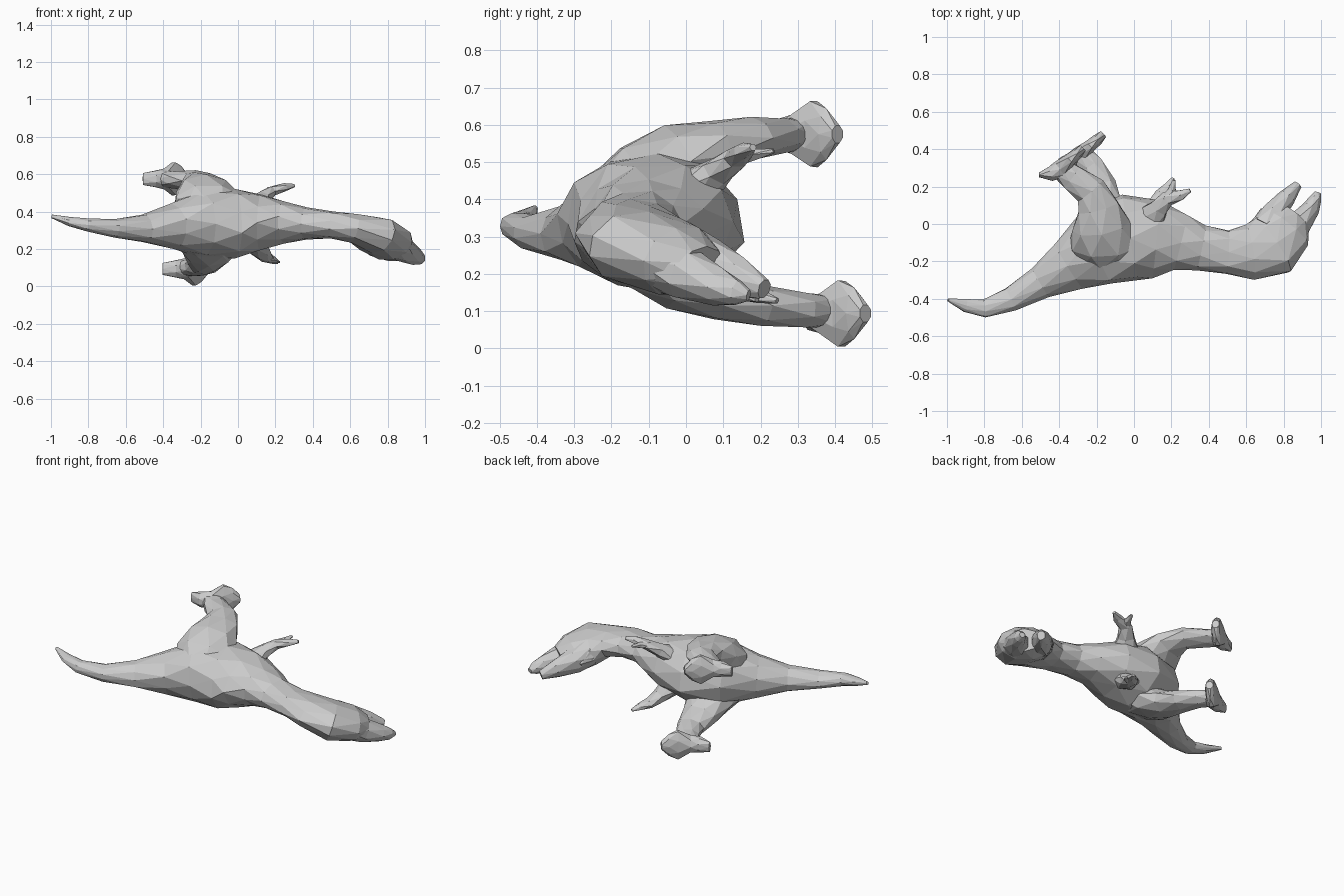
import bpy, bmesh, math, random
from mathutils import Vector

random.seed(4)
Z = Vector((0, 0, 1))


def loft(name, stations, sides, jitter=0.06):
    """Faceted tube; station = (x, y, z, depth radius, sideways radius)."""
    pts = [Vector(s[:3]) for s in stations]
    bm = bmesh.new()
    rings = []
    for i, s in enumerate(stations):
        t = (pts[min(i + 1, len(pts) - 1)] - pts[max(i - 1, 0)]).normalized()
        side = (Z - t * t.z).normalized()
        depth = side.cross(t)
        ring = []
        for k in range(sides):
            a = 2 * math.pi * (k + 0.5 * (i % 2)) / sides
            r = 1 + random.uniform(-jitter, jitter)
            ring.append(bm.verts.new(pts[i] + depth * (s[3] * r * math.cos(a))
                                     + side * (s[4] * r * math.sin(a))))
        rings.append(ring)
    # staggered rings joined by triangles
    for i in range(len(rings) - 1):
        a, b = rings[i], rings[i + 1]
        for k in range(sides):
            n = (k + 1) % sides
            if i % 2 == 0:
                bm.faces.new((a[k], a[n], b[k]))
                bm.faces.new((a[n], b[n], b[k]))
            else:
                bm.faces.new((a[k], b[n], b[k]))
                bm.faces.new((a[k], a[n], b[n]))
    bm.faces.new(rings[0])
    bm.faces.new(rings[-1])
    bmesh.ops.recalc_face_normals(bm, faces=bm.faces)
    mesh = bpy.data.meshes.new(name)
    bm.to_mesh(mesh)
    bm.free()
    ob = bpy.data.objects.new(name, mesh)
    bpy.context.collection.objects.link(ob)
    return ob


# Tail, torso, neck and skull
loft("body", [
    (-0.995, -0.405, 0.375, 0.008, 0.01),
    (-0.90, -0.435, 0.348, 0.036, 0.025),
    (-0.80, -0.452, 0.328, 0.050, 0.036),
    (-0.66, -0.405, 0.310, 0.066, 0.048),
    (-0.50, -0.315, 0.308, 0.090, 0.078),
    (-0.35, -0.220, 0.320, 0.145, 0.125),
    (-0.20, -0.130, 0.335, 0.215, 0.180),
    (-0.02, -0.075, 0.345, 0.235, 0.185),
    (0.12, -0.070, 0.340, 0.210, 0.150),
    (0.25, -0.100, 0.340, 0.160, 0.115),
    (0.36, -0.130, 0.335, 0.127, 0.087),
    (0.50, -0.150, 0.330, 0.122, 0.074),
    (0.62, -0.145, 0.310, 0.148, 0.083),
    (0.74, -0.115, 0.275, 0.185, 0.100),
    (0.81, -0.020, 0.235, 0.160, 0.095),
    (0.86, 0.040, 0.210, 0.095, 0.065),
], 10)

# Open jaws
loft("upper_jaw", [
    (0.82, -0.08, 0.240, 0.095, 0.080),
    (0.885, 0.000, 0.200, 0.070, 0.070),
    (0.945, 0.085, 0.165, 0.048, 0.050),
    (0.972, 0.135, 0.150, 0.034, 0.035),
    (0.982, 0.168, 0.143, 0.018, 0.016),
], 8)
loft("lower_jaw", [
    (0.69, -0.020, 0.265, 0.075, 0.080),
    (0.745, 0.055, 0.230, 0.068, 0.072),
    (0.815, 0.140, 0.190, 0.050, 0.055),
    (0.875, 0.210, 0.160, 0.024, 0.028),
], 8)

# Legs, spread to both sides of the body
loft("left_leg", [
    (-0.17, -0.19, 0.39, 0.14, 0.10),
    (-0.16, -0.11, 0.44, 0.19, 0.125),
    (-0.18, -0.01, 0.505, 0.155, 0.10),
    (-0.195, 0.090, 0.545, 0.115, 0.070),
    (-0.23, 0.180, 0.565, 0.088, 0.056),
    (-0.33, 0.250, 0.570, 0.072, 0.050),
    (-0.39, 0.295, 0.575, 0.060, 0.045),
], 8)
loft("right_leg", [
    (-0.16, -0.19, 0.28, 0.14, 0.09),
    (-0.15, -0.10, 0.245, 0.18, 0.10),
    (-0.16, -0.01, 0.190, 0.145, 0.095),
    (-0.17, 0.100, 0.140, 0.108, 0.068),
    (-0.18, 0.210, 0.115, 0.082, 0.056),
    (-0.23, 0.310, 0.105, 0.068, 0.050),
    (-0.29, 0.375, 0.100, 0.058, 0.045),
], 8)


# Flat fan-shaped feet: (along sole, depth radius, half width)
def foot(name, heel, toe, z):
    heel, toe = Vector(heel), Vector(toe)
    d = (toe - heel).normalized()
    inward = Vector((d.y, -d.x))
    stations = []
    for f, r, w in ((0, 0.012, 0.032), (0.2, 0.042, 0.047), (0.4, 0.05, 0.055),
                    (0.66, 0.036, 0.095), (0.85, 0.030, 0.068), (1, 0.022, 0.025)):
        p = heel.lerp(toe, f) + inward * r
        stations.append((p.x, p.y, z, r, w))
    loft(name, stations, 8, 0.02)


foot("left_foot", (-0.515, 0.272), (-0.285, 0.425), 0.575)
foot("right_foot", (-0.41, 0.347), (-0.175, 0.50), 0.094)

# Short arms with two-clawed hands
loft("left_arm", [
    (0.08, 0.02, 0.42, 0.085, 0.06),
    (0.135, 0.085, 0.475, 0.055, 0.038),
    (0.18, 0.135, 0.51, 0.042, 0.028),
    (0.25, 0.155, 0.53, 0.030, 0.022),
    (0.30, 0.18, 0.54, 0.010, 0.010),
], 6)
loft("left_claw", [
    (0.17, 0.13, 0.51, 0.032, 0.022),
    (0.20, 0.18, 0.52, 0.024, 0.017),
    (0.215, 0.235, 0.53, 0.009, 0.007),
], 5)
loft("right_arm", [
    (0.08, 0.02, 0.24, 0.085, 0.06),
    (0.12, 0.095, 0.185, 0.055, 0.038),
    (0.15, 0.155, 0.155, 0.042, 0.028),
    (0.185, 0.20, 0.14, 0.030, 0.020),
    (0.21, 0.245, 0.128, 0.009, 0.008),
], 6)
loft("right_claw", [
    (0.15, 0.15, 0.155, 0.032, 0.022),
    (0.19, 0.165, 0.14, 0.022, 0.016),
    (0.22, 0.19, 0.13, 0.008, 0.006),
], 5)
